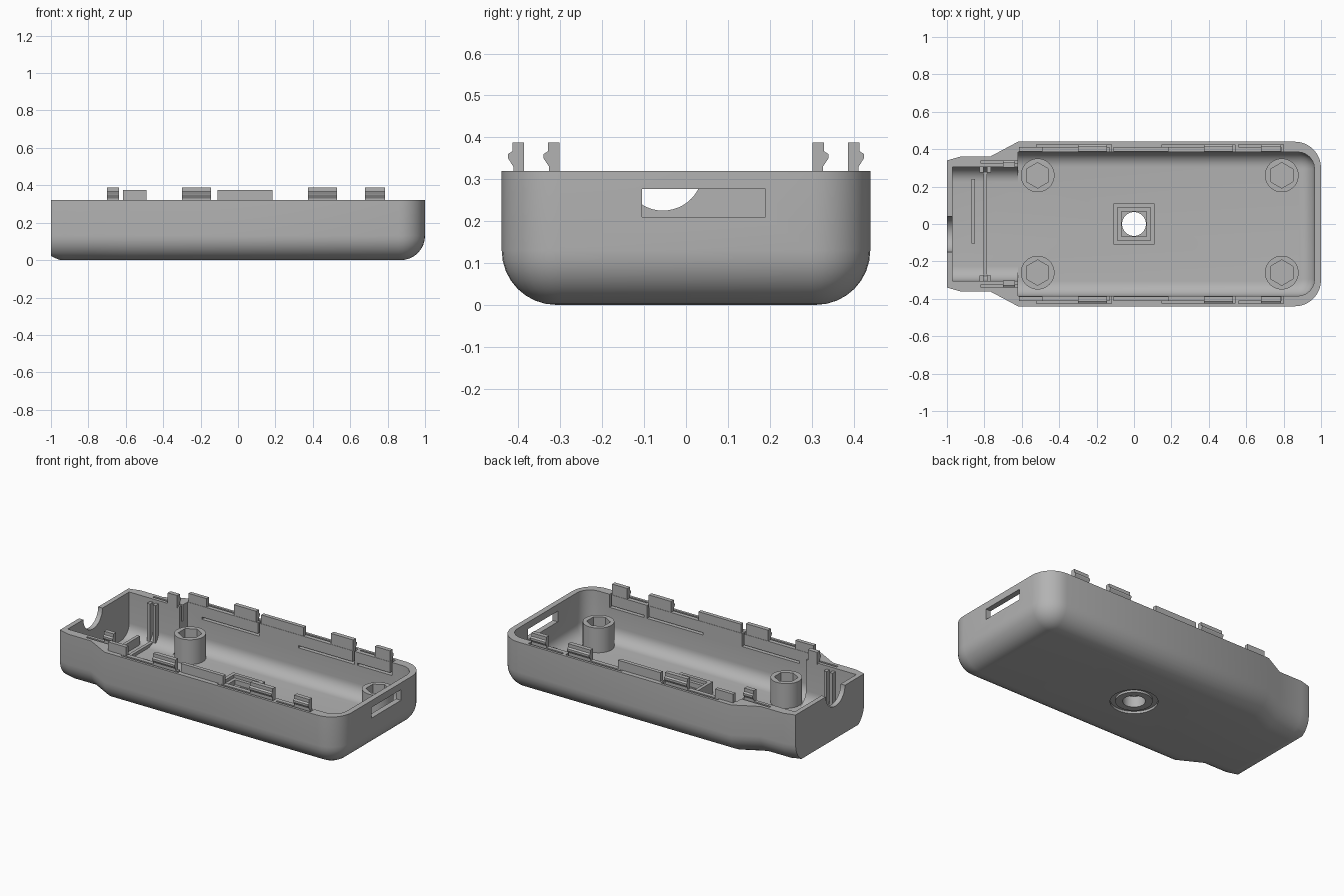
import bpy, bmesh, math

if "Cube" in bpy.data.objects:
    bpy.data.objects.remove(bpy.data.objects["Cube"], do_unlink=True)

grey = bpy.data.materials.new("grey_plastic")
grey.use_nodes = True
COLOUR = (0.45, 0.45, 0.45, 1)
grey.diffuse_color = COLOUR
grey.node_tree.nodes["Principled BSDF"].inputs["Base Color"].default_value = COLOUR

TOP = 0.32       # rim height
FLOOR = 0.045    # inner floor height


def finish(name, bm):
    bmesh.ops.recalc_face_normals(bm, faces=bm.faces[:])
    mesh = bpy.data.meshes.new(name)
    bm.to_mesh(mesh)
    bm.free()
    mesh.materials.append(grey)
    ob = bpy.data.objects.new(name, mesh)
    bpy.context.collection.objects.link(ob)
    return ob


def select(ob):
    bpy.ops.object.select_all(action='DESELECT')
    ob.select_set(True)
    bpy.context.view_layer.objects.active = ob


def smooth(ob):
    select(ob)
    bpy.ops.object.shade_smooth_by_angle(angle=math.radians(30))


def box(name, x, y, z):
    bm = bmesh.new()
    bmesh.ops.create_cube(bm, size=1)
    for v in bm.verts:
        for i, (lo, hi) in enumerate((x, y, z)):
            v.co[i] = lo if v.co[i] < 0 else hi
    return finish(name, bm)


def cylinder(name, x, y, z0, z1, r, sides=40):
    bm = bmesh.new()
    bmesh.ops.create_cone(bm, cap_ends=True, segments=sides,
                          radius1=r, radius2=r, depth=z1 - z0)
    bmesh.ops.translate(bm, verts=bm.verts, vec=(x, y, (z0 + z1) / 2))
    return finish(name, bm)


def loft(name, rings):
    bm = bmesh.new()
    loops = [[bm.verts.new(p) for p in ring] for ring in rings]
    for a, b in zip(loops, loops[1:]):
        for i in range(len(a)):
            j = (i + 1) % len(a)
            bm.faces.new((a[i], a[j], b[j], b[i]))
    bm.faces.new(loops[0])
    bm.faces.new(loops[-1])
    return finish(name, bm)


def cut(body, cutter):
    cutter.hide_render = True
    select(body)
    mod = body.modifiers.new("cut", 'BOOLEAN')
    mod.operation = 'DIFFERENCE'
    mod.solver = 'EXACT'
    mod.object = cutter
    bpy.ops.object.modifier_apply(modifier=mod.name)
    bpy.data.objects.remove(cutter, do_unlink=True)


def ring(half, z):
    # Mirror one half outline into a closed loop
    return [(x, y, z) for x, y in half] + [(x, -y, z) for x, y in reversed(half)]


def corner(cx, cy, r, steps):
    angles = [math.pi / 2 * (1 - i / steps) for i in range(steps + 1)]
    return [(cx + r * math.cos(a), cy + r * math.sin(a)) for a in angles]


def outer_half(d, end):
    return [(end, 0.34 - d), (-0.93, 0.36 - d), (-0.77, 0.36 - d),
            (-0.62, 0.44 - d)] + corner(0.86, 0.30, 0.14 - d, 8)


def inner_half(d):
    return [(-0.97, 0.305 - d), (-0.62, 0.305 - d), (-0.62, 0.385 - d)] \
        + corner(0.875, 0.295, 0.09 - d, 6)


def rounded(r, z0, steps=8):
    # Inset and height pairs of a bottom fillet
    for i in range(steps + 1):
        a = math.pi / 2 * i / steps
        yield r * (1 - math.sin(a)), z0 + r * (1 - math.cos(a))


# Outer tub with rounded bottom
rings = []
for d, z in rounded(0.13, 0):
    end = -1 + 0.05 * max(0, 1 - z / 0.02)
    rings.append(ring(outer_half(d, end), z))
rings.append(ring(outer_half(0, -1), TOP))
case = loft("case_shell", rings)

# Hollow interior
rings = [ring(inner_half(d), z) for d, z in rounded(0.08, FLOOR)]
rings.append(ring(inner_half(0), 0.5))
cut(case, loft("cavity_cutter", rings))

# Port window in the end wall, cable notch in the other
cut(case, box("port_cutter", (0.9, 1.1), (-0.105, 0.19), (0.21, 0.277)))
notch = cylinder("notch_cutter", 0, 0, -0.1, 0.1, 0.095, 48)
notch.rotation_euler = (0, math.pi / 2, 0)
notch.location = (-1, -0.055, TOP)
cut(case, notch)

# Hole and ring recess under the floor
cut(case, cylinder("recess_cutter", 0, 0, -0.1, 0.015, 0.135, 48))
cut(case, cylinder("hole_cutter", 0, 0, -0.1, 0.2, 0.064, 48))

# Flex slots beside the snap hooks
for s in (-1, 1):
    def side(a, b):
        return tuple(sorted((s * a, s * b)))
    for x0, x1 in ((-0.52, -0.12), (0.15, 0.54), (0.56, 0.80)):
        cut(case, box("gap_cutter", (x0, x1), side(0.412, 0.424), (0.25, 0.4)))
        cut(case, box("slit_cutter", (x0, x1), side(0.37, 0.424), (0.238, 0.252)))
        cut(case, box("end_cutter", (x1 - 0.012, x1), side(0.37, 0.424), (0.24, 0.4)))
    cut(case, box("gap_cutter", (-0.82, -0.615), side(0.325, 0.338), (0.22, 0.4)))
smooth(case)

# Raised ring under the floor around the hole
collar = cylinder("underside_ring", 0, 0, 0.002, 0.04, 0.105, 48)
cut(collar, cylinder("hole_cutter", 0, 0, -0.1, 0.2, 0.064, 48))
smooth(collar)

# Stepped square boss over the hole
boss = box("square_boss", (-0.11, 0.11), (-0.11, 0.11), (0.035, 0.12))
for h, z in ((0.088, 0.1), (0.068, 0.07)):
    cut(boss, box("pocket_cutter", (-h, h), (-h, h), (z, 0.3)))
cut(boss, cylinder("hole_cutter", 0, 0, -0.1, 0.2, 0.064, 48))
smooth(boss)

# Screw posts with hexagonal nut pockets
for x in (-0.515, 0.79):
    for y in (-0.26, 0.26):
        post = cylinder("nut_post", x, y, 0.03, 0.2, 0.09)
        cut(post, cylinder("hex_cutter", x, y, 0.1, 0.4, 0.068, 6))
        smooth(post)


def hook(x0, x1, y, s):
    # Snap hook with an outward barb
    profile = [(0, 0.31), (0.025, 0.31), (0.025, 0.33), (0.038, 0.35),
               (0.038, 0.36), (0.027, 0.367), (0.027, 0.388), (0, 0.388)]
    loft("snap_hook", [[(x, s * (y + o), z) for o, z in profile] for x in (x0, x1)])


for s in (-1, 1):
    hook(-0.70, -0.635, 0.302, s)
    for x0, x1 in ((-0.30, -0.145), (0.375, 0.53), (0.68, 0.785)):
        hook(x0, x1, 0.387, s)
    # Plain locating tabs
    for x0, x1 in ((-0.615, -0.49), (-0.11, 0.185)):
        box("locating_tab", (x0, x1), tuple(sorted((s * 0.387, s * 0.411))), (0.31, 0.375))
    # Upright guide ribs in the cable compartment
    for x0, x1 in ((-0.825, -0.805), (-0.785, -0.765)):
        box("guide_rib", (x0, x1), tuple(sorted((s * 0.275, s * 0.31))), (0.05, 0.3))

# Low floor ribs in the cable compartment
box("floor_rib", (-0.805, -0.785), (-0.29, 0.29), (0.035, 0.065))
box("strain_rib", (-0.87, -0.85), (-0.105, 0.24), (0.035, 0.1))
